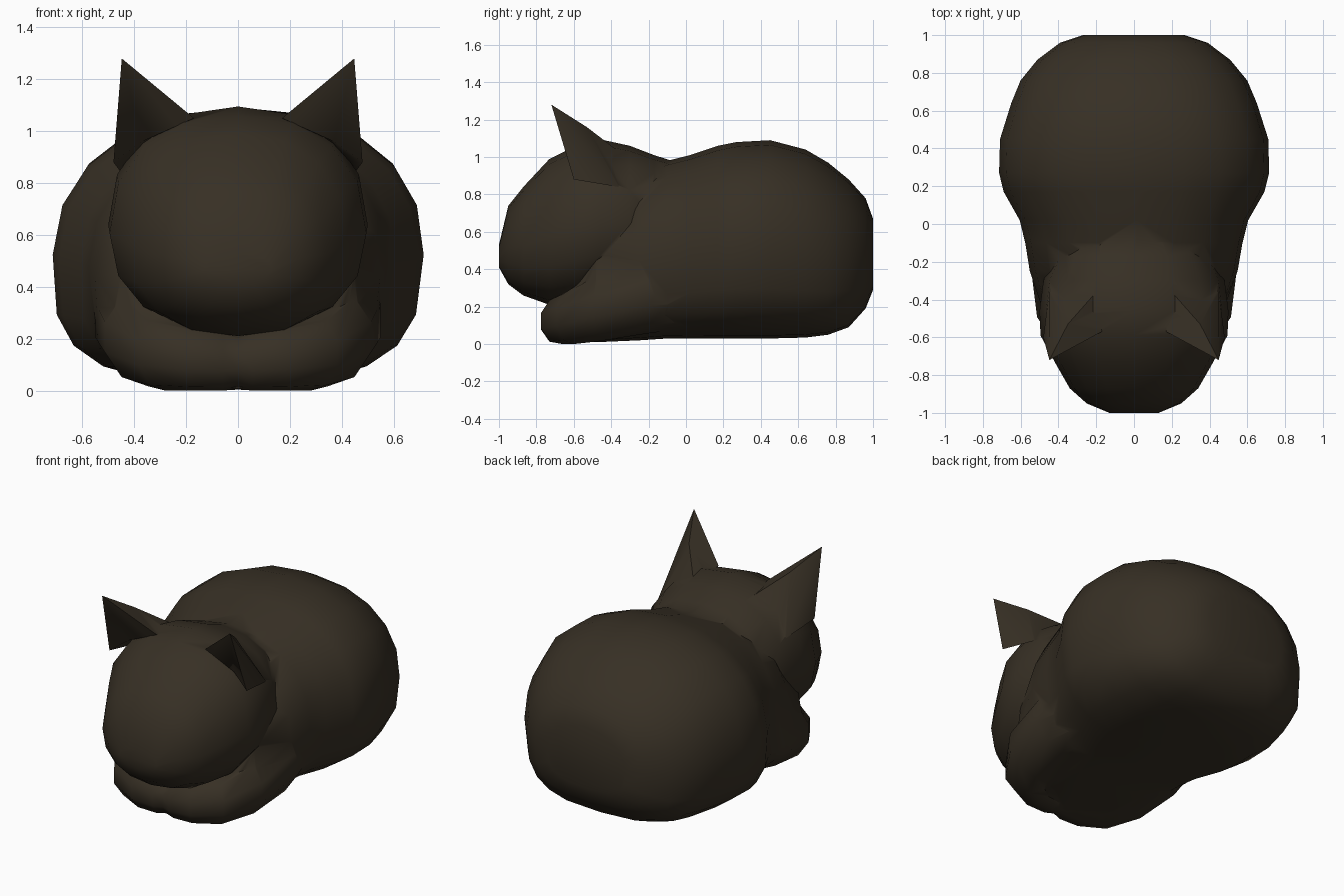
import bpy, bmesh, math
from mathutils import Vector

if "Cube" in bpy.data.objects:
    bpy.data.objects.remove(bpy.data.objects["Cube"])

fur = bpy.data.materials.new("dark brown fur")
fur.diffuse_color = (0.038, 0.029, 0.018, 1)
fur.use_nodes = True
fur.node_tree.nodes["Principled BSDF"].inputs["Base Color"].default_value = fur.diffuse_color


def select(ob):
    bpy.ops.object.select_all(action='DESELECT')
    ob.select_set(True)
    bpy.context.view_layer.objects.active = ob


def finish(name, bm):
    bmesh.ops.recalc_face_normals(bm, faces=bm.faces)
    me = bpy.data.meshes.new(name)
    bm.to_mesh(me)
    bm.free()
    me.materials.append(fur)
    ob = bpy.data.objects.new(name, me)
    bpy.context.collection.objects.link(ob)
    return ob


def skin(bm, rings):
    loops = [[bm.verts.new(p) for p in r] for r in rings]
    n = len(loops[0])
    for a, b in zip(loops, loops[1:]):
        for i in range(n):
            j = (i + 1) % n
            bm.faces.new((a[i], a[j], b[j], b[i]))
    bm.faces.new(loops[0])
    bm.faces.new(loops[-1])


def power(v, e):
    return math.copysign(abs(v) ** e, v)


def loft(name, sections, n, widest, upper, lower, lean=0):
    """Rounded rings along y: (y, half width, bottom, top)."""
    rings = []
    for y, w, lo, hi in sections:
        mid = lo + (hi - lo) * widest
        ring = []
        for i in range(n):
            t = 2 * math.pi * i / n
            e = 2 / (upper if math.sin(t) > 0 else lower)
            c, s = power(math.cos(t), e), power(math.sin(t), e)
            z = mid + s * ((hi - mid) if s > 0 else (mid - lo))
            ring.append((w * c + lean * (z - 0.5), y, z))
        rings.append(ring)
    bm = bmesh.new()
    skin(bm, rings)
    return finish(name, bm)


# Curled-up body, from chest to rump
body = loft("sleeping_cat_body", [
    (-0.70, 0.25, 0.01, 0.20), (-0.62, 0.36, 0.01, 0.36),
    (-0.48, 0.47, 0.01, 0.68),
    (-0.25, 0.55, 0.02, 0.92), (-0.10, 0.575, 0.03, 0.98),
    (0.02, 0.605, 0.03, 1.01), (0.17, 0.69, 0.03, 1.06), (0.27, 0.715, 0.03, 1.08),
    (0.45, 0.71, 0.03, 1.09), (0.64, 0.65, 0.035, 1.04),
    (0.76, 0.60, 0.05, 0.97), (0.87, 0.51, 0.09, 0.88),
    (0.96, 0.39, 0.19, 0.78), (1.00, 0.27, 0.29, 0.67)], 20, 0.47, 2.2, 3.1, 0.03)

# Head, from muzzle to neck
parts = [loft("head", [
    (-1.00, 0.13, 0.41, 0.53), (-0.95, 0.25, 0.32, 0.74),
    (-0.87, 0.34, 0.26, 0.84), (-0.73, 0.42, 0.21, 0.99),
    (-0.59, 0.495, 0.22, 1.06), (-0.46, 0.50, 0.25, 1.095),
    (-0.30, 0.48, 0.30, 1.06), (-0.17, 0.42, 0.35, 1.01),
    (0.02, 0.25, 0.45, 0.95)], 16, 0.46, 2.25, 2.25)]

for side, label in ((-1, "left"), (1, "right")):
    # Pointed ear with a hollow front, blending into the back of the head
    bm = bmesh.new()
    pts = [(0.448, -0.72, 1.28), (0.48, -0.60, 0.88), (0.17, -0.57, 1.05),
           (0.37, -0.57, 0.96), (0.45, -0.36, 0.84), (0.20, -0.36, 1.03),
           (0.35, -0.53, 1.16)]
    v = [bm.verts.new((side * x, y, z)) for x, y, z in pts]
    for f in ((0, 1, 3), (0, 3, 2), (0, 6, 4), (0, 4, 1), (0, 2, 6),
              (2, 5, 6), (6, 5, 4), (1, 4, 3), (3, 4, 5), (3, 5, 2)):
        bm.faces.new([v[i] for i in f])
    parts.append(finish(label + "_ear", bm))

    # Front leg folded in beneath the chin: x, y, z, radius
    path = [(0.30, 0.05, 0.28, 0.18), (0.355, -0.22, 0.27, 0.205),
            (0.345, -0.46, 0.205, 0.18), (0.28, -0.60, 0.145, 0.145),
            (0.17, -0.655, 0.125, 0.13), (0.06, -0.66, 0.115, 0.12),
            (-0.02, -0.65, 0.11, 0.10)]
    rings = []
    for i, p in enumerate(path):
        d = Vector(path[min(i + 1, len(path) - 1)][:3]) - Vector(path[max(i - 1, 0)][:3])
        out = Vector((d.y, -d.x, 0)).normalized()
        ring = []
        for k in range(10):
            t = 2 * math.pi * (k + 0.5) / 10
            q = Vector(p[:3]) + out * p[3] * math.cos(t) + Vector((0, 0, p[3] * math.sin(t) * 1.05))
            ring.append((side * q.x, q.y, max(q.z, 0)))
        rings.append(ring)
    bm = bmesh.new()
    skin(bm, rings)
    parts.append(finish(label + "_front_leg", bm))

# Fuse everything into one continuous skin
select(body)
for part in parts:
    mod = body.modifiers.new("fuse", 'BOOLEAN')
    mod.operation = 'UNION'
    mod.solver = 'EXACT'
    mod.use_self = True
    mod.object = part
    bpy.ops.object.modifier_apply(modifier=mod.name)
    bpy.data.objects.remove(part)
body.name = "sleeping_cat"
bpy.ops.object.shade_smooth_by_angle(angle=math.radians(50))
